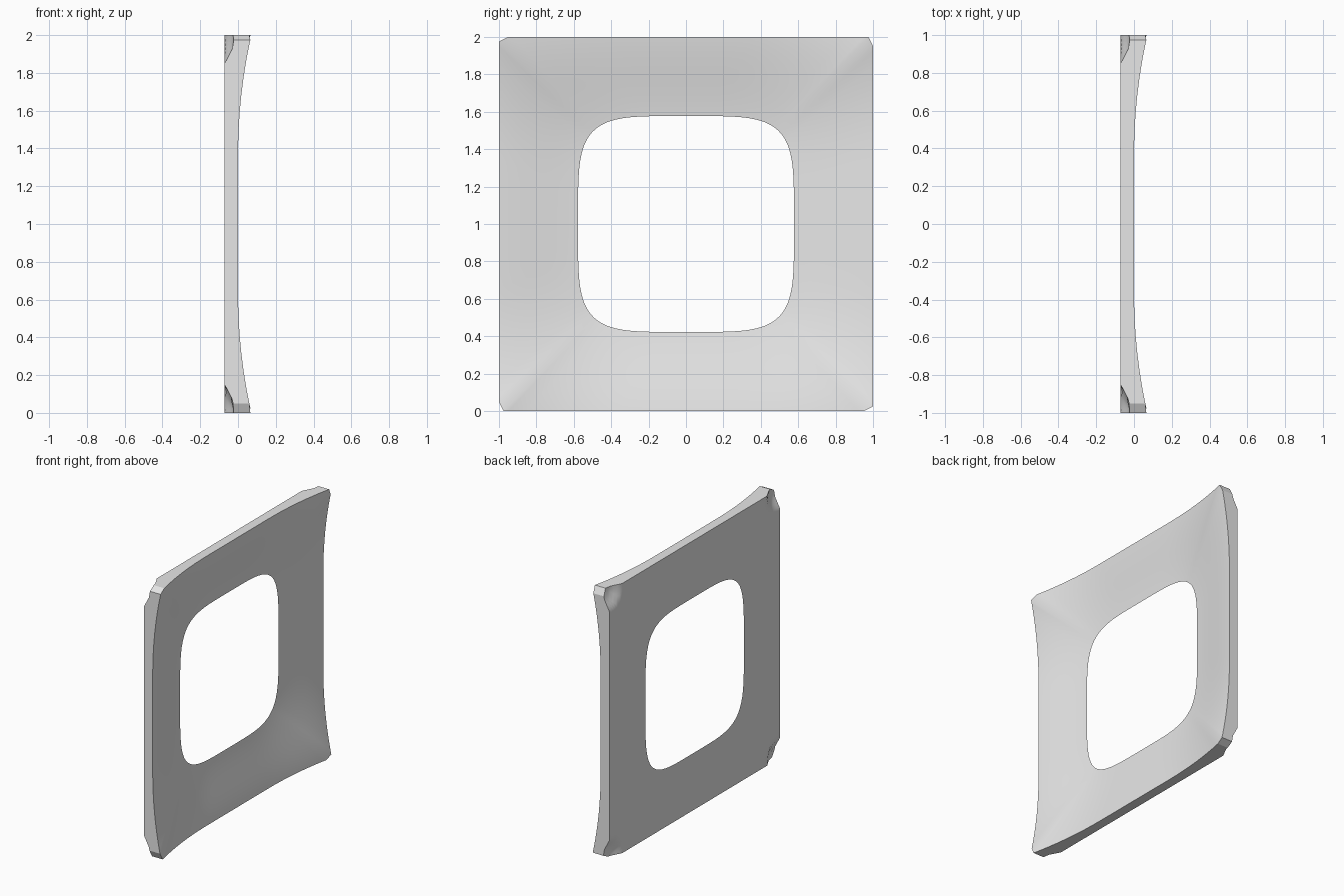
import bpy, bmesh

cube = bpy.data.objects.get("Cube")
if cube:
    bpy.data.objects.remove(cube, do_unlink=True)

HALF = 0.071      # half of the full thickness
HOLE = 0.577      # half width of the opening
NOTCH = 0.15      # reach of the corner scoops
RINGS = 24


def interpolate(points, t):
    for (a, va), (b, vb) in zip(points, points[1:]):
        if t <= b:
            return va + (vb - va) * (t - a) / (b - a)
    return points[-1][1]


def rim_height(t):
    # the outer edge is level in the middle and flares at the corners
    flare = max(0.0, (abs(t) - 0.35) / 0.65)
    return HALF * flare ** 2.1


def rise(s):
    # gentle S-shaped slope from the opening to the rim
    return 0.75 * s + 0.25 * s * s * (3 - 2 * s)


def scoop_depth(y, z):
    # rounded hollow in each back corner
    d = ((1 - abs(y)) ** 2.6 + (1 - abs(z)) ** 2.6) ** (1 / 2.6)
    return interpolate([(0, 0.052), (0.07, 0.042), (NOTCH, 0)], d)


# Points around the square edge, closer together near the corners
half_side = [i * 0.085 for i in range(10)] + [0.85 + i * 0.025 for i in range(6)]
side = [-t for t in reversed(half_side[1:])] + half_side[:-1]
border = []
for t in side:
    border.append((t, -1.0))
border += [(1.0, t) for t in side]
border += [(-t, 1.0) for t in side]
border += [(-1.0, -t) for t in side]

# Panel: dished front and flat back meet in a sharp edge at the opening
bm = bmesh.new()
front, back = [], []
for y, z in border:
    k = HOLE / (abs(y) ** 4.6 + abs(z) ** 4.6) ** (1 / 4.6)
    along = min(abs(y), abs(z))
    top = rim_height(along)
    front_row, back_row = [], []
    for i in range(RINGS + 1):
        s = i / RINGS
        f = k + (1 - k) * s
        py, pz = y * f, z * f
        x = -HALF + (top + HALF) * rise(s)
        vert = bm.verts.new((x, py, pz + 1))
        front_row.append(vert)
        if i == 0:
            back_row.append(vert)
        else:
            back_row.append(bm.verts.new((-HALF + scoop_depth(py, pz), py, pz + 1)))
    front.append(front_row)
    back.append(back_row)

count = len(border)
for j in range(count):
    n = (j + 1) % count
    for i in range(RINGS):
        bm.faces.new((front[j][i], front[j][i + 1], front[n][i + 1], front[n][i]))
        bm.faces.new((back[j][i], back[n][i], back[n][i + 1], back[j][i + 1]))
    # outer edge wall
    bm.faces.new((front[j][-1], back[j][-1], back[n][-1], front[n][-1]))
bmesh.ops.recalc_face_normals(bm, faces=bm.faces)

mesh = bpy.data.meshes.new("dished_panel")
bm.to_mesh(mesh)
bm.free()
panel = bpy.data.objects.new("dished_panel", mesh)
bpy.context.collection.objects.link(panel)

# Plain light grey
grey = bpy.data.materials.new("light_grey")
grey.use_nodes = True
colour = (0.8, 0.8, 0.8, 1)
grey.diffuse_color = colour
grey.node_tree.nodes["Principled BSDF"].inputs["Base Color"].default_value = colour
mesh.materials.append(grey)

bpy.ops.object.select_all(action="DESELECT")
panel.select_set(True)
bpy.context.view_layer.objects.active = panel
bpy.ops.object.shade_smooth_by_angle(angle=0.35)
